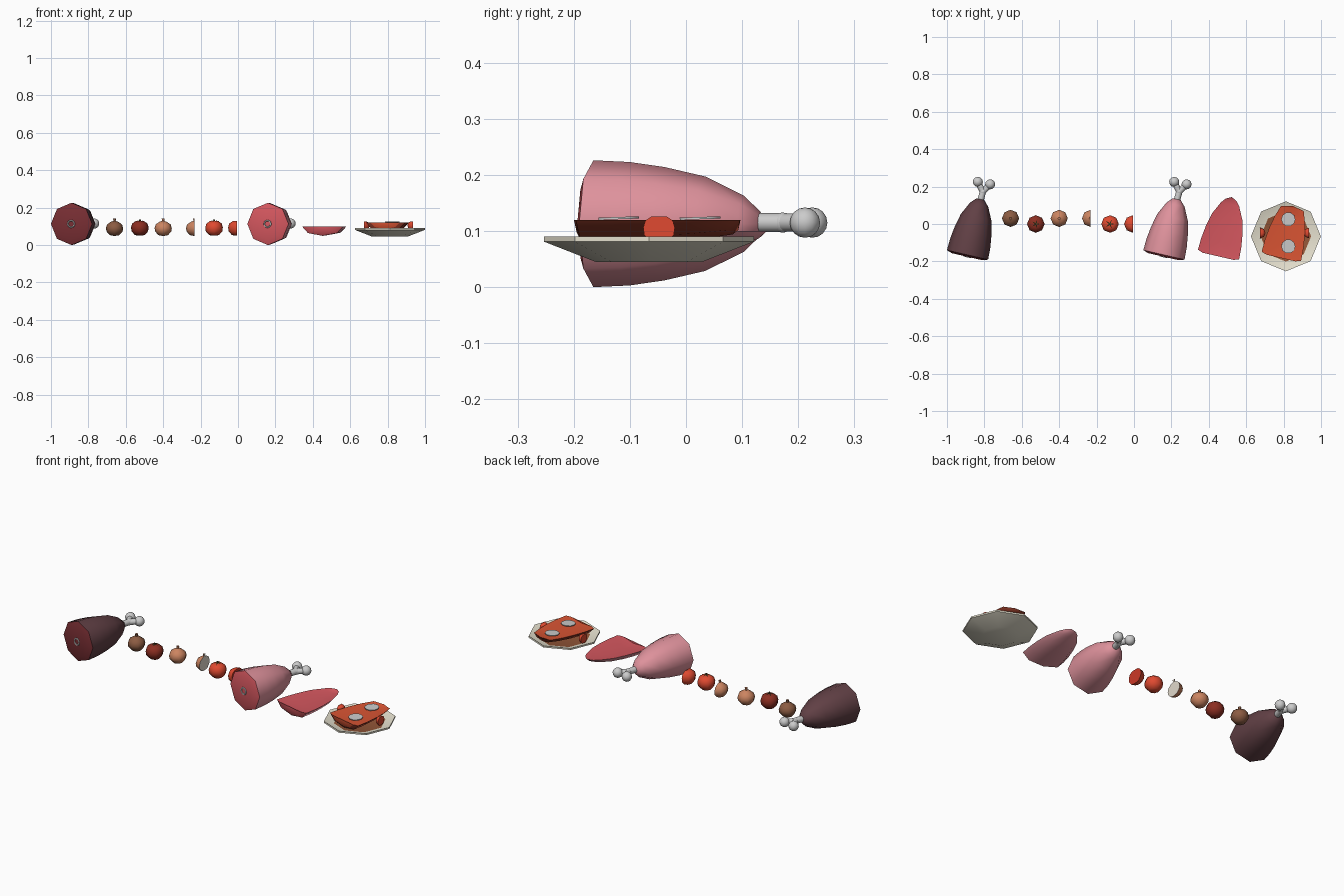
import bpy, bmesh, math
from mathutils import Vector, Matrix

if "Cube" in bpy.data.objects:
    bpy.data.objects.remove(bpy.data.objects["Cube"])


def mat(name, r, g, b):
    m = bpy.data.materials.new(name)
    m.diffuse_color = [((c + 0.055) / 1.055) ** 2.4 for c in (r, g, b)] + [1]
    m.use_nodes = True
    m.node_tree.nodes["Principled BSDF"].inputs["Base Color"].default_value = m.diffuse_color
    return m


DARK_SKIN = mat("dark_skin", .38, .25, .27)
DARK_CUT = mat("dark_cut", .47, .18, .20)
PINK_SKIN = mat("pink_skin", .87, .57, .61)
RED_CUT = mat("red_cut", .83, .34, .37)
CRUST = mat("crust", .55, .22, .15)
COOKED = mat("cooked", .85, .33, .20)
ONION_DARK = mat("onion_dark", .55, .36, .26)
ONION = mat("onion_skin", .80, .52, .38)
ONION_CUT = mat("onion_cut", .88, .85, .80)
TOMATO_DARK = mat("tomato_dark", .55, .18, .13)
TOMATO = mat("tomato_skin", .88, .29, .19)
TOMATO_CUT = mat("tomato_cut", .80, .22, .15)
STEM = mat("stem", .28, .27, .14)
PLATE = mat("plate_glaze", .90, .88, .81)
SAUCE = mat("sauce", .58, .34, .22)


def finish(name, bm, mats, matrix, angle=60):
    bmesh.ops.remove_doubles(bm, verts=bm.verts, dist=1e-6)
    bmesh.ops.recalc_face_normals(bm, faces=bm.faces)
    me = bpy.data.meshes.new(name)
    bm.to_mesh(me)
    bm.free()
    for m in mats:
        me.materials.append(m)
    ob = bpy.data.objects.new(name, me)
    bpy.context.collection.objects.link(ob)
    ob.matrix_world = matrix
    bpy.ops.object.select_all(action='DESELECT')
    ob.select_set(True)
    bpy.context.view_layer.objects.active = ob
    bpy.ops.object.shade_smooth_by_angle(angle=math.radians(angle))
    return ob


def lathe(name, profile, mats, matrix, n=8, half=None, dip=0, second=(), angle=60):
    """Revolve (r, z) points; half = start angle of a half turn closed by a cut face.
    Profile segments listed in second, and the cut face, use the second material."""
    bm = bmesh.new()
    steps = n if half is None else n // 2
    a0 = math.radians(half or 0)
    cols = []
    for i in range(steps + 1):
        a = a0 + 2 * math.pi * i / n
        cols.append([bm.verts.new((r * math.cos(a), r * math.sin(a), z)) for r, z in profile])
    for i in range(steps):
        for j in range(len(profile) - 1):
            q = [cols[i][j], cols[i + 1][j], cols[i + 1][j + 1], cols[i][j + 1]]
            if profile[j][0] == 0:
                q.pop(1)
            elif profile[j + 1][0] == 0:
                q.pop(2)
            bm.faces.new(q).material_index = int(j in second)
    if half is not None:
        am = a0 + math.pi / 2
        mid = []
        for j, (r, z) in enumerate(profile):
            d = dip if r > 0 else 0
            mid.append(bm.verts.new((d * math.cos(am), d * math.sin(am), z)))
        for side in (cols[0], cols[-1]):
            for j in range(len(profile) - 1):
                q = [side[j], mid[j], mid[j + 1], side[j + 1]]
                if profile[j][0] == 0:
                    q.pop(0)
                elif profile[j + 1][0] == 0:
                    q.pop(3)
                if profile[j][1] != profile[j + 1][1] or dip:
                    bm.faces.new(q).material_index = 1
    return finish(name, bm, mats, matrix, angle)


def place(x, y, z, s=1):
    return Matrix.Translation((x, y, z)) @ Matrix.Scale(s, 4)


def along(x, y, z, squash=1):
    # local z becomes the leg axis, swung 13 degrees from +y
    return (Matrix.Translation((x, y, z)) @ Matrix.Diagonal((1, 1, squash, 1))
            @ Matrix.Rotation(math.radians(-13), 4, 'Z') @ Matrix.Rotation(math.radians(-90), 4, 'X'))


# Whole legs: meat, forked bone, marrow ring
LEG = [(0, -.01), (.085, -.01), (.113, 0), (.110, .066), (.101, .13),
       (.084, .205), (.05, .275), (.022, .305), (0, .305)]


def bone(name, x):
    bm = bmesh.new()
    z = .115
    fork = Vector((x + .082, .172, z))
    knobs = [Vector((x + .055, .225, z)), Vector((x + .121, .212, z))]
    start = Vector((x + .062, .10, z))
    for a, b, r in [(start, fork, .017)] + [(fork, k, .016) for k in knobs]:
        d = b - a
        m = Matrix.Translation((a + b) / 2) @ d.to_track_quat('Z', 'Y').to_matrix().to_4x4()
        bmesh.ops.create_cone(bm, cap_ends=True, segments=12, radius1=r, radius2=r,
                              depth=d.length, matrix=m)
    for p, r in [(fork, .018)] + [(k, .027) for k in knobs]:
        bmesh.ops.create_uvsphere(bm, u_segments=12, v_segments=8, radius=r,
                                  matrix=Matrix.Translation(p))
    finish(name, bm, [], Matrix())


for tag, x, skin, cut in (("dark", -.89, DARK_SKIN, DARK_CUT), ("raw", .16, PINK_SKIN, RED_CUT)):
    frame = along(x, -.165, .113)
    lathe(tag + "_leg_meat", LEG, [skin, cut], frame, second=(0, 1))
    bone(tag + "_leg_bone", x)
    ring = [(.018 + .004 * math.cos(k * math.pi / 3), -.01 + .004 * math.sin(k * math.pi / 3))
            for k in range(7)]
    lathe(tag + "_leg_marrow_ring", ring, [], frame, n=12)

# Onions
ONION_P = [(0, -.042), (.026, -.037), (.043, -.017), (.046, 0), (.040, .02),
           (.02, .034), (.006, .039), (.008, .052), (0, .05)]
lathe("dark_onion", ONION_P, [ONION_DARK], place(-.66, .03, .09))
lathe("onion", ONION_P, [ONION], place(-.4, .03, .09))
lathe("half_onion", ONION_P, [ONION, ONION_CUT], place(-.232, .03, .09), half=90)

# Tomatoes with star-shaped stems
TOMATO_P = [(0, -.041), (.026, -.038), (.044, -.018), (.047, .003), (.041, .024), (.022, .037), (0, .034)]


def stem(name, x, y, z):
    bm = bmesh.new()
    c = bm.verts.new((0, 0, .006))
    pts = []
    for k in range(10):
        a = math.pi * k / 5
        r = .006 if k % 2 else .026
        pts.append(bm.verts.new((r * math.cos(a), r * math.sin(a), .003 if k % 2 else -.001)))
    for k in range(10):
        bm.faces.new((c, pts[k], pts[(k + 1) % 10]))
    bmesh.ops.create_cone(bm, cap_ends=True, segments=6, radius1=.004, radius2=.003,
                          depth=.012, matrix=Matrix.Translation((0, 0, .006)))
    finish(name, bm, [STEM], place(x, y, z), 30)


lathe("dark_tomato", TOMATO_P, [TOMATO_DARK], place(-.525, 0, .091))
stem("dark_tomato_stem", -.525, 0, .128)
lathe("tomato", TOMATO_P, [TOMATO], place(-.128, 0, .091))
stem("tomato_stem", -.128, 0, .128)
lathe("half_tomato", TOMATO_P, [TOMATO, TOMATO_CUT], place(-.006, 0, .091), half=90)

# Raw meat slice: lower half of a leg, flattened
SLICE = LEG[:-2] + [(.03, .30), (0, .315)]
lathe("raw_slice", SLICE, [PINK_SKIN, RED_CUT], along(.452, -.163, .1, .45),
      half=0, dip=.025, second=(0, 1))

# Plate with sauce
lathe("plate", [(0, .045), (.095, .045), (.187, .081), (.187, .09), (.135, .074), (0, .072)],
      [PLATE, SAUCE], place(.812, -.066, 0), second=(4,), angle=35)

# Cooked slice
COOKED_P = [(0, -.01), (.08, -.01), (.108, 0), (.106, .065), (.098, .13), (.083, .2), (.062, .262), (0, .275)]
lathe("cooked_slice", COOKED_P, [CRUST, COOKED], along(.788, -.172, .12, .42),
      half=0, dip=.02, second=(0,))

# Onion rounds and tomato halves as garnish
for i, y in enumerate((.025, -.12)):
    tilt = Matrix.Rotation(math.radians(2), 4, 'X')
    lathe(f"onion_round_{i + 1}", [(0, -.002), (.038, -.002), (.038, .002), (0, .002)], [],
          place(.825, y, .123) @ tilt, n=10)
for tag, x, start in (("left", .675, 270), ("right", .935, 90)):
    lathe("garnish_tomato_" + tag, TOMATO_P, [TOMATO, TOMATO], place(x, -.048, .104, .6), half=start)
